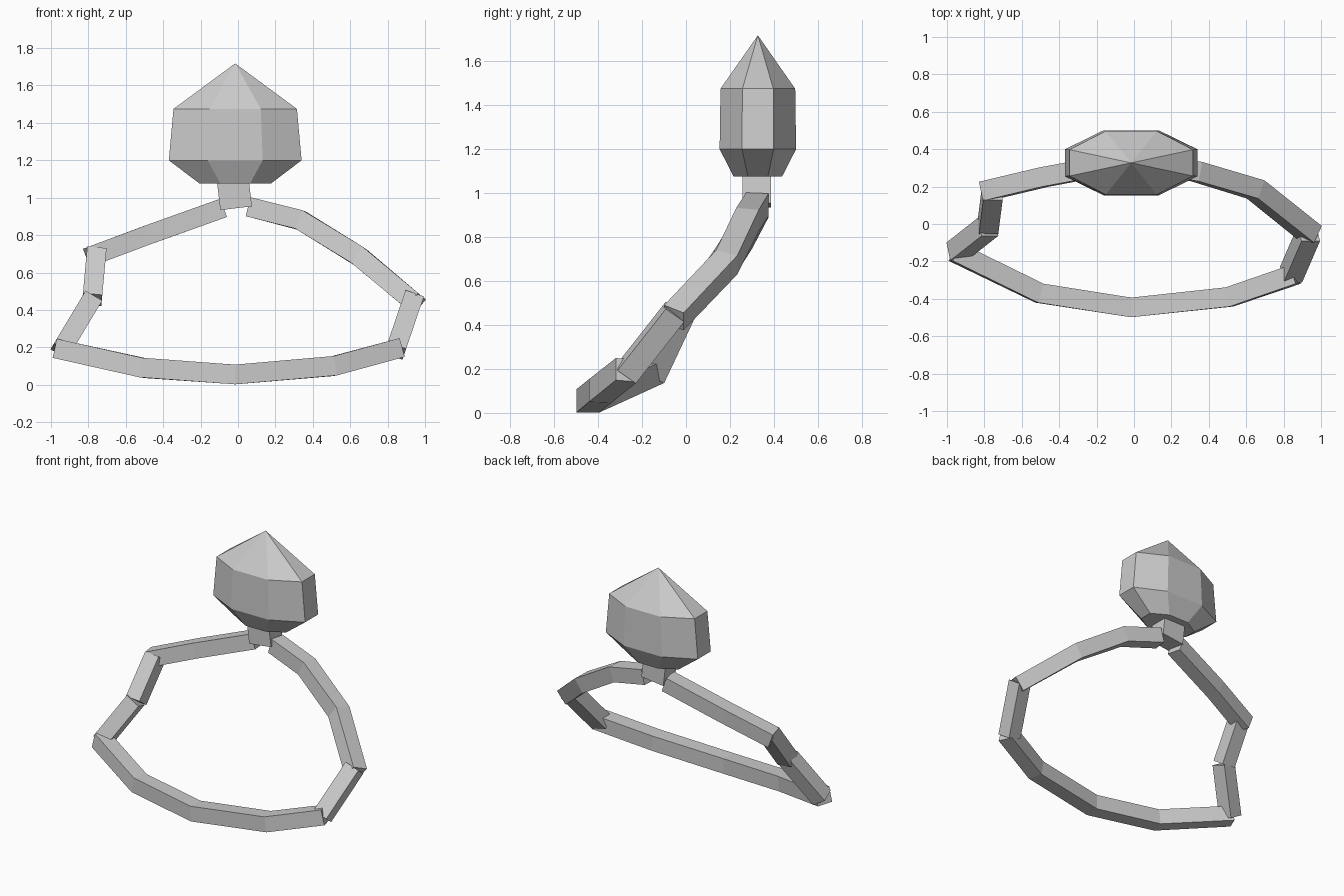
import bpy, math
from mathutils import Vector

if "Cube" in bpy.data.objects:
    bpy.data.objects.remove(bpy.data.objects["Cube"])

Y = Vector((0, 1, 0))


def make_object(name, verts, faces):
    mesh = bpy.data.meshes.new(name)
    mesh.from_pydata(verts, [], faces)
    mesh.update()
    obj = bpy.data.objects.new(name, mesh)
    bpy.context.collection.objects.link(obj)
    return obj


def loft(name, rings, apex=None):
    """Skin a list of equal rings; close with caps or a top point."""
    n = len(rings[0])
    verts = [v for r in rings for v in r]
    faces = [tuple(reversed(range(n)))]
    for k in range(len(rings) - 1):
        for i in range(n):
            j = (i + 1) % n
            faces.append((k * n + i, k * n + j, (k + 1) * n + j, (k + 1) * n + i))
    top = (len(rings) - 1) * n
    if apex:
        verts.append(Vector(apex))
        faces += [(top + i, top + (i + 1) % n, len(verts) - 1) for i in range(n)]
    else:
        faces.append(tuple(range(top, top + n)))
    return make_object(name, verts, faces)


def strand(name, points, half_depth=0.052, half_width=0.052):
    """Square bar along a path, with one side pair kept square to the front."""
    pts = [Vector(p) for p in points]
    rings = []
    for i, p in enumerate(pts):
        before = (p - pts[i - 1]).normalized() if i else None
        after = (pts[i + 1] - p).normalized() if i < len(pts) - 1 else None
        t = ((before or after) + (after or before)).normalized()
        miter = 1 / t.dot(before or after)
        w = (Y - t * Y.dot(t)).normalized() * half_depth * miter
        v = w.cross(t).normalized() * half_width * miter
        rings.append([p + v + w, p - v + w, p - v - w, p + v - w])
    obj = loft(name, rings)
    # consistent outward faces
    import bmesh
    bm = bmesh.new()
    bm.from_mesh(obj.data)
    bmesh.ops.recalc_face_normals(bm, faces=bm.faces)
    bm.to_mesh(obj.data)
    bm.free()
    return obj


# Cord bars, each broken where the cord turns sharply
strand("right_upper_cord", [(0.062, 0.325, 0.95), (0.335, 0.28, 0.88),
                            (0.65, 0.185, 0.685), (0.95, -0.055, 0.433)])
strand("right_lower_cord", [(0.935, -0.05, 0.46), (0.84, -0.27, 0.18)])
strand("front_cord", [(-0.958, -0.15, 0.19), (-0.505, -0.37, 0.09), (-0.015, -0.446, 0.055),
                      (0.51, -0.39, 0.1), (0.862, -0.27, 0.195)])
strand("left_lower_cord", [(-0.948, -0.147, 0.18), (-0.78, -0.015, 0.46)])
strand("left_middle_cord", [(-0.78, -0.01, 0.455), (-0.757, 0.17, 0.705)])
strand("left_upper_cord", [(-0.80, 0.175, 0.682), (-0.485, 0.25, 0.80),
                           (-0.085, 0.325, 0.943)])

# Short post that joins cord and gem
strand("gem_post", [(-0.01, 0.322, 0.944), (-0.027, 0.322, 1.085)], 0.064, 0.085)

# Eight-sided flattened gem: (z, half width, half depth)
gem_rings = []
for z, rx, ry in [(1.075, 0.19, 0.11), (1.2, 0.355, 0.174), (1.475, 0.33, 0.17)]:
    ring = []
    for i in range(8):
        a = math.radians(22.5 + 45 * i)
        k = 1 / math.cos(math.radians(22.5))
        ring.append(Vector((-0.015 + rx * k * math.cos(a), 0.327 + ry * k * math.sin(a), z)))
    gem_rings.append(ring)
loft("gem", gem_rings, apex=(-0.015, 0.327, 1.718))
